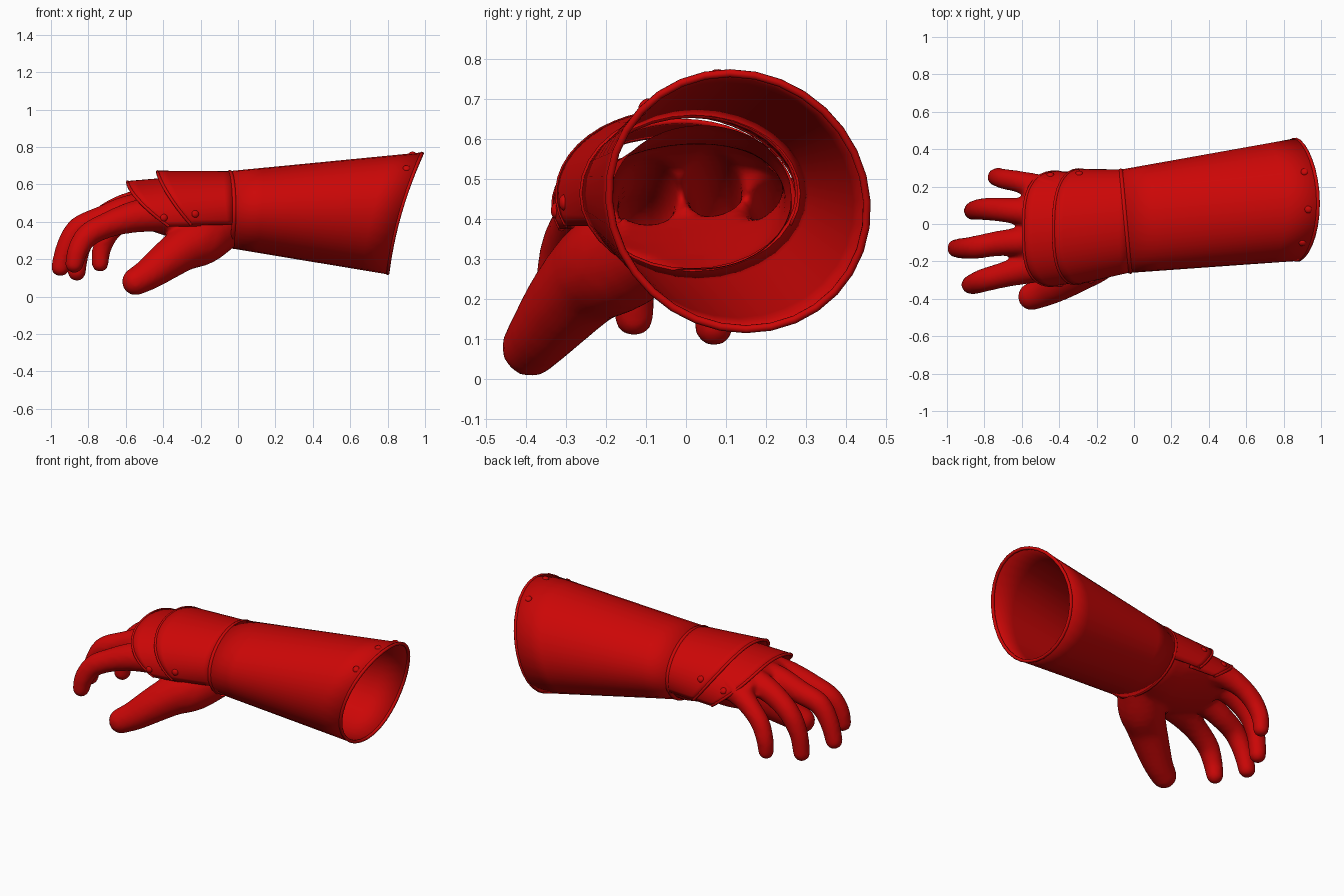
import bpy, bmesh, math
from mathutils import Vector, Matrix

if "Cube" in bpy.data.objects:
    bpy.data.objects.remove(bpy.data.objects["Cube"])

red = bpy.data.materials.new("armour_red")
red.diffuse_color = (0.6, 0.002, 0.002, 1)
red.use_nodes = True
red.node_tree.nodes["Principled BSDF"].inputs["Base Color"].default_value = red.diffuse_color


def finish(name, bm, angle=40):
    me = bpy.data.meshes.new(name)
    bm.to_mesh(me)
    bm.free()
    me.materials.append(red)
    ob = bpy.data.objects.new(name, me)
    bpy.context.collection.objects.link(ob)
    bpy.ops.object.select_all(action='DESELECT')
    ob.select_set(True)
    bpy.context.view_layer.objects.active = ob
    bpy.ops.object.shade_smooth_by_angle(angle=math.radians(angle))
    return ob


def lerp(a, b, t):
    return [p + (q - p) * t for p, q in zip(a, b)]


def sheet(name, f, nu, nv, closed, thick=0.012):
    """Thin shell from f(u, v); u runs along, v around."""
    bm = bmesh.new()
    cols = nv if closed else nv + 1
    g = [[bm.verts.new(f(i / nu, j / nv)) for j in range(cols)] for i in range(nu + 1)]
    for i in range(nu):
        for j in range(nv):
            k = (j + 1) % cols
            bm.faces.new((g[i][j], g[i][k], g[i + 1][k], g[i + 1][j]))
    ob = finish(name, bm)
    m = ob.modifiers.new("thickness", 'SOLIDIFY')
    m.thickness = thick
    m.offset = 0
    return ob


def bead(name, pts, r, closed):
    """Rolled rim along a line of points."""
    cu = bpy.data.curves.new(name, 'CURVE')
    cu.dimensions = '3D'
    cu.bevel_depth = r
    cu.bevel_resolution = 2
    cu.use_fill_caps = True
    s = cu.splines.new('POLY')
    s.points.add(len(pts) - 1)
    for p, q in zip(s.points, pts):
        p.co = (*q, 1)
    s.use_cyclic_u = closed
    cu.materials.append(red)
    ob = bpy.data.objects.new(name, cu)
    bpy.context.collection.objects.link(ob)


def rivet(name, f, u, v, r=0.02):
    """Flattened dome on the outside of surface f at (u, v)."""
    p = Vector(f(u, v))
    n = (Vector(f(u + .01, v)) - p).cross(Vector(f(u, v + .01)) - p).normalized()
    if n.dot(p - Vector((p.x, 0.05, .4))) < 0:
        n = -n
    bm = bmesh.new()
    bmesh.ops.create_uvsphere(bm, u_segments=12, v_segments=8, radius=r)
    bmesh.ops.delete(bm, geom=[q for q in bm.verts if q.co.z < -.001], context='VERTS')
    rot = n.to_track_quat('Z', 'Y').to_matrix().to_4x4()
    bm.transform(Matrix.Translation(p + n * .004) @ rot @ Matrix.Diagonal((1, 1, .6, 1)))
    finish(name, bm)


# Forearm cuff: wrist oval widening to a slanted open end
def cuff(u, v):
    a = v * 2 * math.pi
    c, s = math.cos(a), math.sin(a)
    start = (-.045 - .025 * c, .015 + .27 * c, .465 + .2 * s)
    end = (.866 + .092 * s + .026 * s * s, .13 + .322 * c - .02 * s, .445 + .32 * s)
    return lerp(start, end, u)


N = 32
sheet("forearm_cuff", cuff, 6, N, True)
bead("cuff_end_rim", [cuff(1, j / N) for j in range(N)], .01, True)
bead("cuff_wrist_rim", [cuff(0, j / N) for j in range(N)], .012, True)
for i, deg in enumerate((58, 95, 131)):
    rivet(f"cuff_rivet_{i}", cuff, .95, deg / 360)


# Overlapping back-of-hand plates; section = (cy, cz, ry, rz), level lower edge
def plate(x_back, x_top, x_side, power, back, front, z_low):
    def f(u, v):
        x1 = x_top + (x_side - x_top) * (1 - math.sin(math.pi * v)) ** power
        x = x_back + (x1 - x_back) * u
        cy, cz, ry, rz = lerp(back, front, (x - x_back) / (x_top - x_back))
        low = math.asin((cz - z_low) / rz)
        a = -low + v * (math.pi + 2 * low)
        return (x, cy + ry * math.cos(a), cz + rz * math.sin(a))
    return f


wrist_plate = plate(-.03, -.43, -.25, 1.3, (.015, .465, .27, .2), (-.028, .42, .32, .247), .385)
knuckle_plate = plate(-.2, -.59, -.37, 1.5, (-.01, .44, .28, .205), (-.035, .395, .318, .217), .377)
for name, f, rv in (("wrist_plate", wrist_plate, ((.8, .17), (.74, .93))),
                    ("knuckle_plate", knuckle_plate, ((.82, .15), (.86, .94)))):
    sheet(name, f, 8, 28, False)
    bead(name + "_rim", [f(1, j / 28) for j in range(29)], .009, False)
    for i, (u, v) in enumerate(rv):
        rivet(f"{name}_rivet_{i}", f, u, v)

# Hand: palm sections (x, cy, cz, ry, rz) plus rounded digits, fused together
bm = bmesh.new()
palm = [(.05, .045, .465, .22, .18), (-.1, .03, .445, .235, .18), (-.2, .0, .435, .25, .165),
        (-.32, -.02, .445, .265, .14), (-.44, -.03, .465, .275, .118),
        (-.53, -.03, .47, .265, .09), (-.59, -.03, .465, .24, .06)]
rings = []
for x, cy, cz, ry, rz in palm:
    tilt = math.radians(8) * min(1, max(0, -x * 3))
    ring = []
    for j in range(32):
        a = j * math.pi / 16
        y, z = ry * math.cos(a), rz * math.sin(a)
        ring.append(bm.verts.new((x, cy + y * math.cos(tilt) - z * math.sin(tilt),
                                  cz + y * math.sin(tilt) + z * math.cos(tilt))))
    rings.append(ring)
for a, b in zip(rings, rings[1:]):
    for j in range(32):
        k = (j + 1) % 32
        bm.faces.new((a[j], a[k], b[k], b[j]))
bm.faces.new(rings[0])
bm.faces.new(rings[-1])
bmesh.ops.recalc_face_normals(bm, faces=bm.faces)

# Digit paths: (x, y, z, radius)
digits = [
    [(-.42, -.20, .445, .1), (-.56, -.235, .425, .085), (-.69, -.27, .385, .07),
     (-.8, -.30, .33, .064), (-.855, -.32, .25, .057), (-.875, -.325, .175, .05)],
    [(-.42, -.07, .48, .09), (-.58, -.09, .465, .08), (-.73, -.105, .415, .069),
     (-.85, -.125, .365, .063), (-.915, -.13, .27, .057), (-.95, -.13, .158, .051)],
    [(-.42, .05, .50, .09), (-.57, .065, .485, .077), (-.69, .075, .44, .067),
     (-.79, .08, .36, .062), (-.845, .075, .25, .055), (-.862, .07, .132, .05)],
    [(-.38, .155, .49, .09), (-.51, .195, .465, .073), (-.61, .225, .415, .06),
     (-.69, .24, .34, .056), (-.73, .25, .25, .051), (-.737, .248, .177, .047)],
    [(-.08, -.06, .37, .12), (-.19, -.165, .305, .135), (-.29, -.24, .255, .118),
     (-.39, -.305, .185, .102), (-.475, -.355, .122, .086), (-.548, -.388, .08, .074)],
]
for path in digits:
    pts = [path[0]] + path + [path[-1]]
    for i in range(1, len(pts) - 2):
        for k in range(6):
            t = k / 5
            q = [.5 * (2 * b + (c - a) * t + (2 * a - 5 * b + 4 * c - d) * t * t
                       + (3 * b - a - 3 * c + d) * t ** 3)
                 for a, b, c, d in zip(*pts[i - 1:i + 3])]
            bmesh.ops.create_uvsphere(bm, u_segments=16, v_segments=10, radius=q[3],
                                      matrix=Matrix.Translation(q[:3]))
blob = finish("hand_source", bm)
rm = blob.modifiers.new("fuse", 'REMESH')
rm.mode = 'VOXEL'
rm.voxel_size = .013
sm = blob.modifiers.new("soften", 'SMOOTH')
sm.factor = .5
sm.iterations = 8
bpy.context.view_layer.update()
fused = bpy.data.meshes.new_from_object(blob.evaluated_get(bpy.context.evaluated_depsgraph_get()))
bpy.data.objects.remove(blob)

# Open the hand at the wrist so it is hollow inside the cuff
bm = bmesh.new()
bm.from_mesh(fused)
bmesh.ops.bisect_plane(bm, geom=bm.verts[:] + bm.edges[:] + bm.faces[:],
                       plane_co=(-.02, 0, 0), plane_no=(1, 0, 0), clear_outer=True)
finish("hand", bm, 80)
